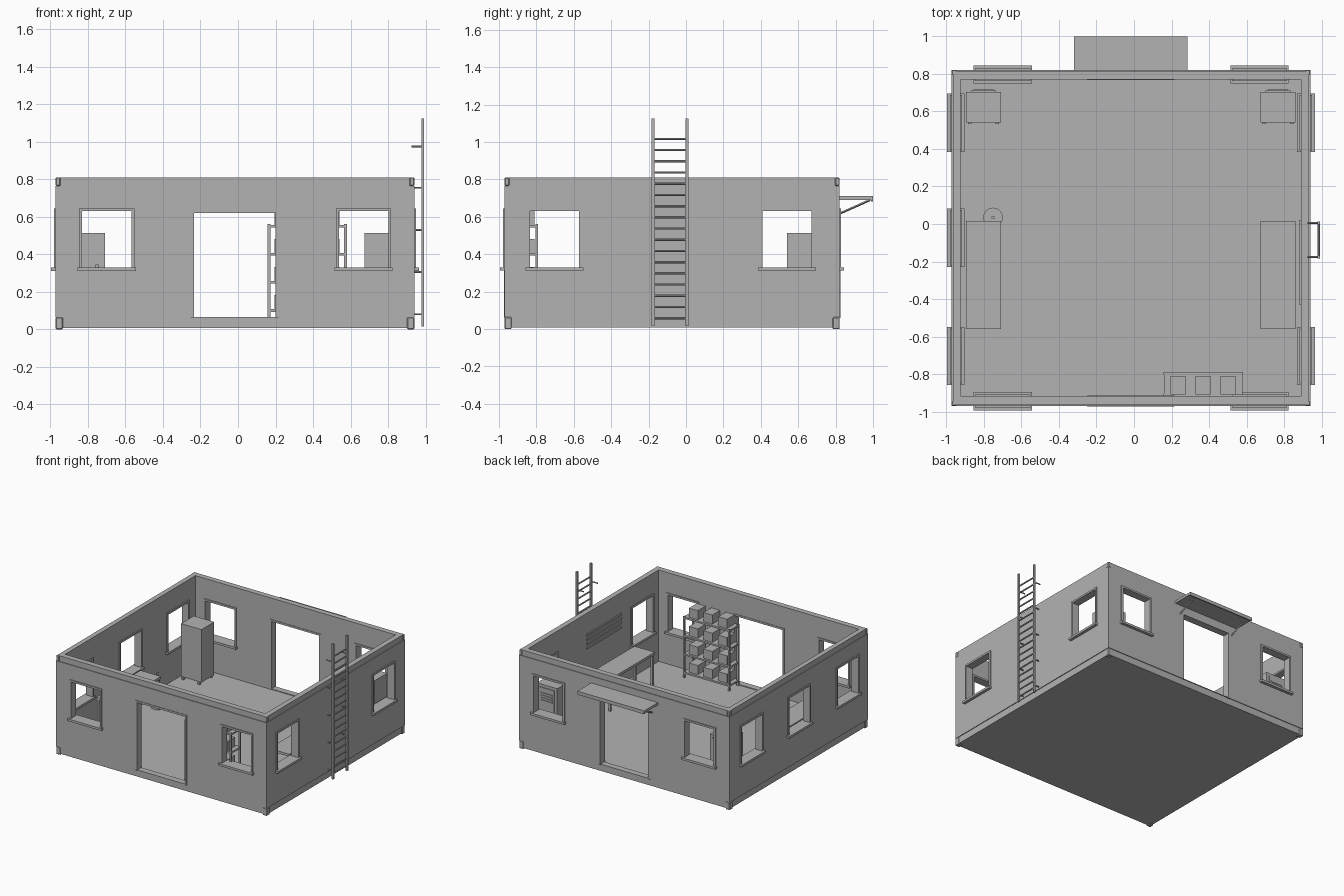
import bpy, bmesh, math
from mathutils import Matrix, Vector

if "Cube" in bpy.data.objects:
    bpy.data.objects.remove(bpy.data.objects["Cube"])

grey = bpy.data.materials.new("plain_grey")
grey.diffuse_color = (0.45, 0.45, 0.45, 1)
grey.use_nodes = True
grey.node_tree.nodes["Principled BSDF"].inputs["Base Color"].default_value = grey.diffuse_color


def finish(name, bm):
    bmesh.ops.recalc_face_normals(bm, faces=bm.faces)
    me = bpy.data.meshes.new(name)
    bm.to_mesh(me)
    bm.free()
    me.materials.append(grey)
    ob = bpy.data.objects.new(name, me)
    bpy.context.collection.objects.link(ob)
    return ob


def add_box(bm, x0, x1, y0, y1, z0, z1):
    size = Matrix.Diagonal((x1 - x0, y1 - y0, z1 - z0, 1))
    mid = Matrix.Translation(((x0 + x1) / 2, (y0 + y1) / 2, (z0 + z1) / 2))
    bmesh.ops.create_cube(bm, size=1, matrix=mid @ size)


def boxes(name, items):
    bm = bmesh.new()
    for b in items:
        add_box(bm, *b)
    return finish(name, bm)


def add_rod(bm, a, b, r, sides=8):
    a, b = Vector(a), Vector(b)
    d = b - a
    m = Matrix.Translation((a + b) / 2) @ d.to_track_quat('Z', 'Y').to_matrix().to_4x4()
    bmesh.ops.create_cone(bm, cap_ends=True, segments=sides, radius1=r, radius2=r,
                          depth=d.length, matrix=m)


# Overall outline of the walls, outside and inside
X0, X1, Y0, Y1, H = -0.972, 0.94, -0.97, 0.822, 0.81
IX0, IX1, IY0, IY1, FLOOR = -0.926, 0.891, -0.918, 0.771, 0.06
BASE, RIM, STEP = 0.063, 0.765, 0.006


def on_wall(side, u0, u1, out, inn, z0, z1):
    """Box set through a wall; out and inn are how far it stands proud."""
    if side == "front":
        return (u0, u1, Y0 - out, IY0 + inn, z0, z1)
    if side == "back":
        return (u0, u1, IY1 - inn, Y1 + out, z0, z1)
    if side == "left":
        return (X0 - out, IX0 + inn, u0, u1, z0, z1)
    return (IX1 - inn, X1 + out, u0, u1, z0, z1)


# Wall shell: stacked outlines with recessed plinth and rim bands
bm = bmesh.new()
prev = None
for z, s in ((0.008, STEP), (BASE, STEP), (BASE, 0), (RIM, 0), (RIM, STEP), (H, STEP)):
    ring = [bm.verts.new(p) for p in ((X0 + s, Y0 + s, z), (X1 - s, Y0 + s, z),
                                      (X1 - s, Y1 - s, z), (X0 + s, Y1 - s, z))]
    if prev:
        for i in range(4):
            j = (i + 1) % 4
            bm.faces.new((prev[i], prev[j], ring[j], ring[i]))
    else:
        bm.faces.new(ring[::-1])
    prev = ring
bm.faces.new(prev)
walls = finish("walls_and_floor", bm)

# Openings
windows = [(s, u) for s in ("front", "back") for u in (-0.70, 0.67)]
windows += [(s, u) for s in ("left", "right") for u in (-0.703, 0.54)]
windows.append(("left", -0.073))
WZ0, WZ1, HW, FR = 0.33, 0.63, 0.132, 0.015
DX0, DX1, DZ0, DZ1 = -0.235, 0.20, 0.066, 0.62
holes = [on_wall(s, u - HW - 0.005, u + HW + 0.005, 0.1, 0.1, WZ0 - 0.01, WZ1 + 0.005)
         for s, u in windows]
holes += [on_wall(s, DX0 - 0.005, DX1 + 0.005, 0.1, 0.1, DZ0, DZ1 + 0.005)
          for s in ("front", "back")]
room = boxes("room_cutter", [(IX0, IX1, IY0, IY1, FLOOR, 1.0)])
opening = boxes("opening_cutter", holes)
for cutter in (room, opening):
    mod = walls.modifiers.new(cutter.name, 'BOOLEAN')
    mod.operation = 'DIFFERENCE'
    mod.solver = 'EXACT'
    mod.object = cutter
    cutter.hide_render = True
    cutter.hide_viewport = True

# Corner blocks at the foot and the rim
bits = []
for z0, z1 in ((0, BASE), (RIM, H)):
    w = 0.038 if z0 == 0 else 0.025
    for x in (X0, X1 - w):
        for y in (Y0, Y1 - w):
            bits.append((x, x + w, y, y + w, z0, z1))
corners = boxes("corner_blocks", bits)
bev = corners.modifiers.new("soft_corner", 'BEVEL')
bev.width = 0.004
bev.segments = 1

# Window frames and sills
frames, sills = [], []
for s, u in windows:
    for a, b in ((u - HW - FR, u - HW), (u + HW, u + HW + FR)):
        frames.append(on_wall(s, a, b, 0.008, 0.008, WZ0, WZ1))
    frames.append(on_wall(s, u - HW - FR, u + HW + FR, 0.008, 0.008, WZ1, WZ1 + FR))
    sills.append(on_wall(s, u - 0.155, u + 0.155, 0.024, 0.022, 0.312, WZ0))
boxes("window_frames", frames)
boxes("window_sills", sills)

# Door frames
frames = []
for s in ("front", "back"):
    for a, b in ((DX0 - FR, DX0), (DX1, DX1 + FR)):
        frames.append(on_wall(s, a, b, 0.004, 0.004, FLOOR, DZ1))
    frames.append(on_wall(s, DX0 - FR, DX1 + FR, 0.004, 0.004, DZ1, DZ1 + FR))
boxes("door_frames", frames)

# Awning over the back door with sloping brackets
boxes("awning", [(-0.32, 0.285, Y1 - 0.01, 1.0, 0.69, 0.71),
                 (-0.32, 0.285, 0.99, 1.0, 0.682, 0.69)])
bm = bmesh.new()
for x in (-0.27, 0.235):
    add_rod(bm, (x, Y1 - 0.005, 0.615), (x, 0.985, 0.69), 0.006, 4)
finish("awning_brackets", bm)

# Ladder on the right wall
LY0, LY1, LX = -0.176, 0.006, 0.985
boxes("ladder_rails", [(LX - 0.007, LX + 0.007, y - 0.008, y + 0.008, 0.015, 1.125)
                       for y in (LY0, LY1)])
bm = bmesh.new()
for i in range(17):
    z = 0.058 + i * 0.0599
    add_rod(bm, (LX, LY0, z), (LX, LY1, z), 0.006)
finish("ladder_rungs", bm)
bm = bmesh.new()
for z in (0.08, 0.305, 0.53, 0.755, 0.975):
    for y in (LY0, LY1):
        add_rod(bm, (0.925, y, z), (LX, y, z), 0.005)
finish("ladder_brackets", bm)

# Tall cabinets and tables, one of each against both side walls
for tag, x0 in (("left", -0.895), ("right", 0.675)):
    x1 = x0 + 0.185
    parts = [(x0, x1, 0.54, 0.705, 0.08, 0.513)]
    parts += [(x, x + 0.018, y, y + 0.018, FLOOR, 0.08)
              for x in (x0 + 0.01, x1 - 0.028) for y in (0.532, 0.68)]
    boxes(tag + "_cabinet", parts)
    # Raised rear panel with slats
    parts = [(x0 + 0.025, x1 - 0.025, 0.704, 0.711, 0.12, 0.49)]
    parts += [(x0 + 0.04, x1 - 0.04, 0.71, 0.717, z, z + 0.01)
              for z in (0.38, 0.40, 0.42, 0.44)]
    boxes(tag + "_cabinet_panel", parts)
    parts = [(x0, x1, -0.56, 0.015, 0.31, 0.33)]
    parts += [(x, x + 0.018, y, y + 0.018, FLOOR, 0.311)
              for x in (x0 + 0.004, x1 - 0.022) for y in (-0.556, -0.007)]
    boxes(tag + "_table", parts)

# Small stand beside the left table
bm = bmesh.new()
add_rod(bm, (-0.752, 0.035, FLOOR), (-0.752, 0.035, 0.075), 0.052, 24)
add_rod(bm, (-0.752, 0.035, 0.07), (-0.752, 0.035, 0.345), 0.009, 12)
stand = finish("stand", bm)

# Shelf rack with rows of boxes
SX0, SX1, SY0, SY1 = 0.158, 0.58, -0.917, -0.79
P = 0.014
rack = [(x, x + P, y, y + P, FLOOR, 0.562) for x in (SX0, SX1 - P) for y in (SY0, SY1 - P)]
goods = []
for z in (0.10, 0.25, 0.40, 0.55):
    rack.append((SX0 + 0.002, SX1 - 0.002, SY0, SY1 - 0.002, z - 0.007, z + 0.007))
    for x in (0.195, 0.328, 0.46):
        goods.append((x, x + 0.08, -0.91, -0.81, z + 0.007, z + 0.082))
boxes("shelf_rack", rack)
boxes("shelf_boxes", goods)

# Wall slats inside the right wall
boxes("wall_vent", [(IX1 - 0.01, IX1 + 0.005, -0.43, 0.02, z, z + 0.014)
                    for z in (0.52, 0.556, 0.592, 0.628)])
